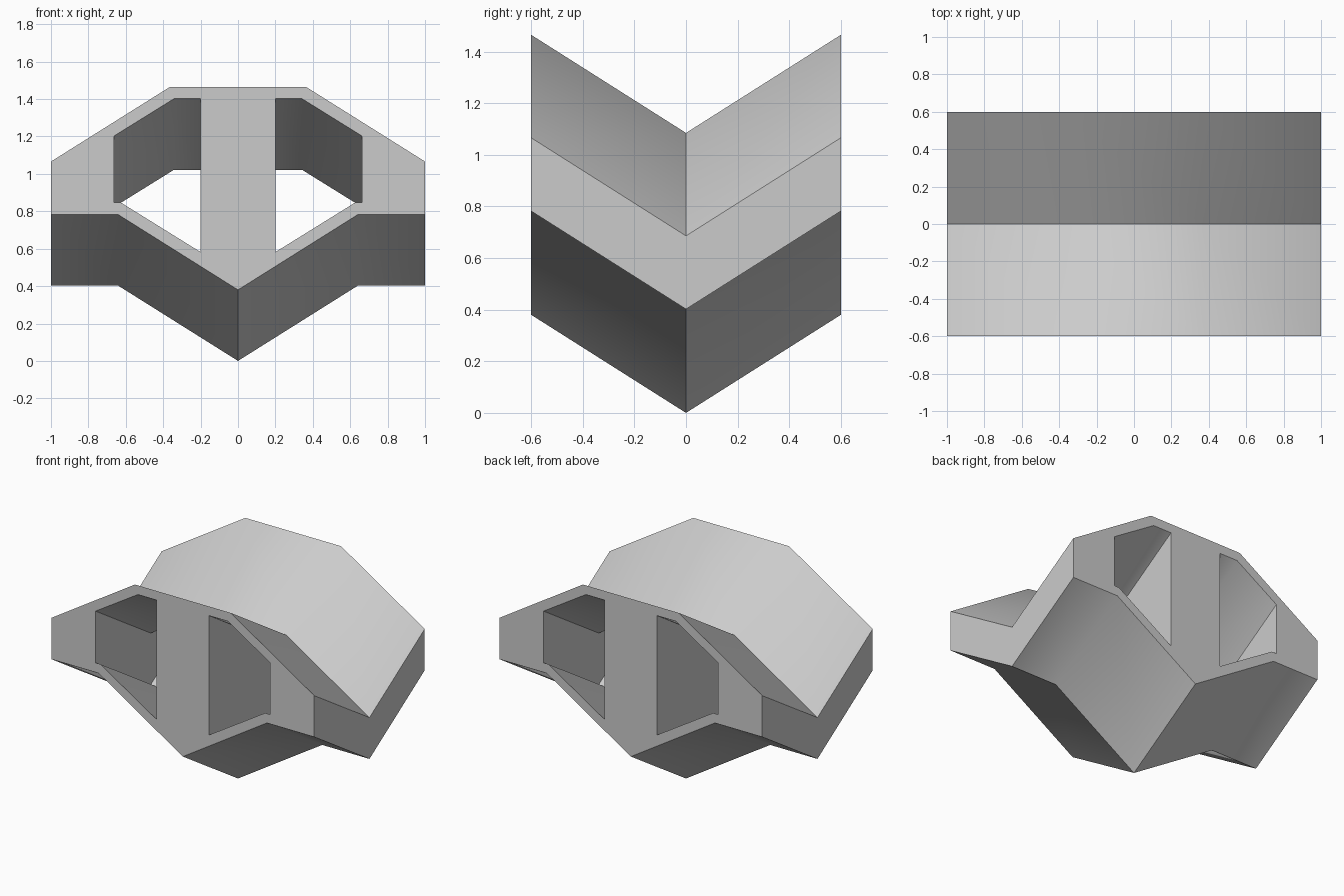
import bpy, bmesh
from math import radians

if "Cube" in bpy.data.objects:
    bpy.data.objects.remove(bpy.data.objects["Cube"])

HALF_DEPTH = 0.6
SLOPE = 0.38 / HALF_DEPTH      # rise of the V fold from the middle to each end

grey = bpy.data.materials.new("light grey")
grey.use_nodes = True
colour = (0.6, 0.6, 0.6, 1)
grey.diffuse_color = colour
grey.node_tree.nodes["Principled BSDF"].inputs["Base Color"].default_value = colour


def folded_prism(name, profile, reach):
    """Sweep an x-z profile along y, folding it into a V at the middle."""
    bm = bmesh.new()
    rings = [[bm.verts.new((x, y, z + SLOPE * abs(y))) for x, z in profile]
             for y in (-reach, 0, reach)]
    count = len(profile)
    for a, b in zip(rings, rings[1:]):
        for i in range(count):
            j = (i + 1) % count
            bm.faces.new((a[i], a[j], b[j], b[i]))
    bm.faces.new(rings[0])
    bm.faces.new(rings[-1])
    bmesh.ops.recalc_face_normals(bm, faces=bm.faces)
    mesh = bpy.data.meshes.new(name)
    bm.to_mesh(mesh)
    bm.free()
    mesh.materials.append(grey)
    obj = bpy.data.objects.new(name, mesh)
    bpy.context.collection.objects.link(obj)
    return obj


# Folded body: half outline from the bottom ridge, mirrored across x
half = [(0, 0), (0.64, 0.402), (1, 0.402), (1, 0.686), (0.364, 1.085)]
outline = half + [(-x, z) for x, z in reversed(half[1:])]
body = folded_prism("folded_body", outline, HALF_DEPTH)

# Two through-windows, leaving a central post
window = [(0.2, 0.202), (0.627, 0.467), (0.664, 0.467),
          (0.664, 0.822), (0.342, 1.022), (0.2, 1.022)]
bpy.context.view_layer.objects.active = body
for side, name in ((1, "left_window"), (-1, "right_window")):
    cutter = folded_prism(name, [(side * x, z) for x, z in window], HALF_DEPTH + 0.1)
    cutter.hide_render = True
    cut = body.modifiers.new(name, "BOOLEAN")
    cut.operation = "DIFFERENCE"
    cut.solver = "EXACT"
    cut.object = cutter
    bpy.ops.object.modifier_apply(modifier=cut.name)
    bpy.data.objects.remove(cutter)

# Soft shading over the shallow bends, crisp main edges
bpy.ops.object.select_all(action="DESELECT")
body.select_set(True)
bpy.ops.object.shade_smooth_by_angle(angle=radians(30))
